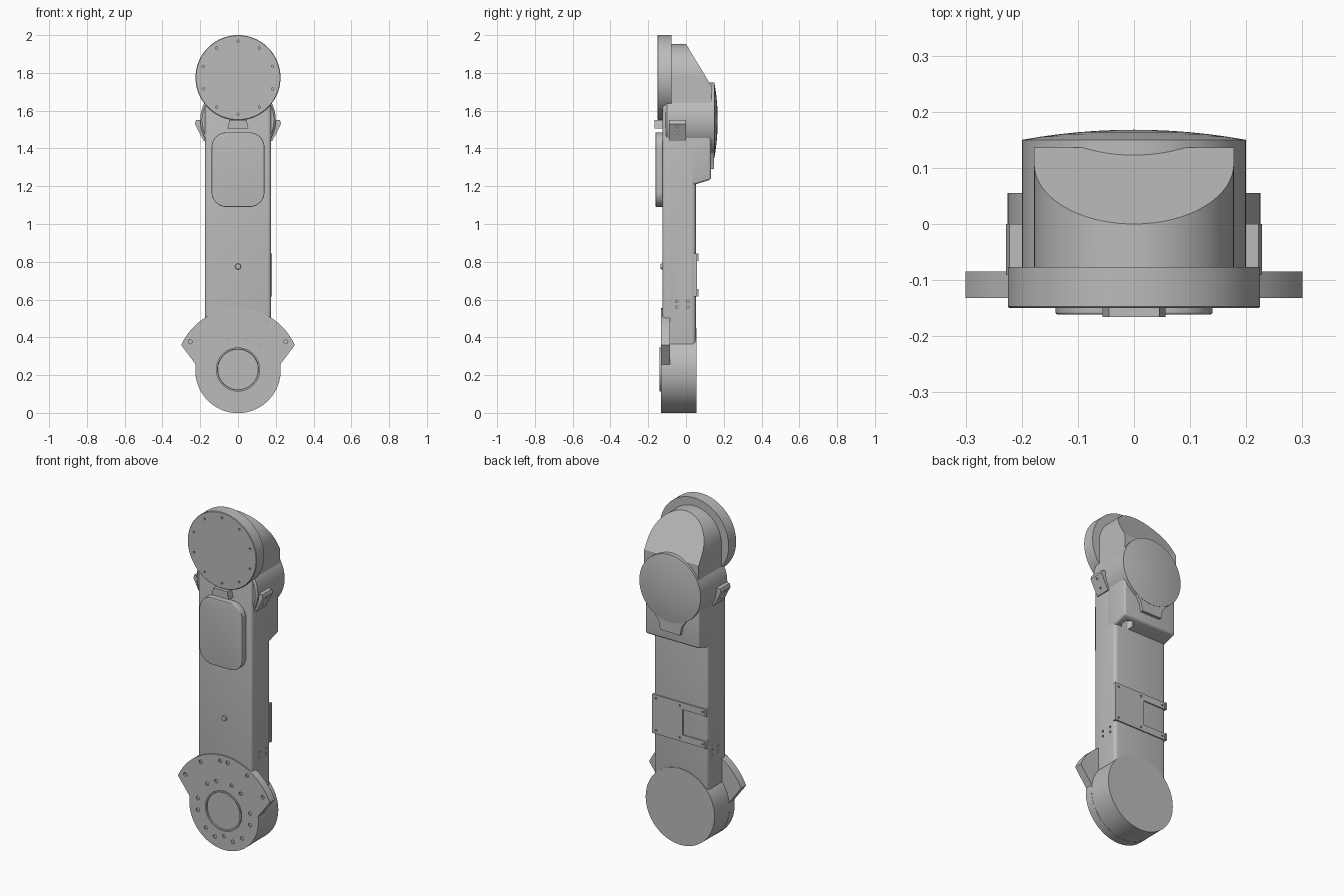
import bpy, bmesh
from math import radians, sin, cos, sqrt
from mathutils import Vector, Matrix

if "Cube" in bpy.data.objects:
    bpy.data.objects.remove(bpy.data.objects["Cube"])

GREY = (0.5, 0.5, 0.5, 1)
metal = bpy.data.materials.new("plain grey")
metal.use_nodes = True
metal.diffuse_color = GREY
metal.node_tree.nodes["Principled BSDF"].inputs["Base Color"].default_value = GREY

BASE_Z, ELBOW_Z, TOP_Z = 0.225, 1.55, 1.775


def activate(ob):
    bpy.ops.object.select_all(action='DESELECT')
    ob.select_set(True)
    bpy.context.view_layer.objects.active = ob


def finish(name, bm, bevel=0, smooth=True):
    bmesh.ops.recalc_face_normals(bm, faces=bm.faces)
    me = bpy.data.meshes.new(name)
    bm.to_mesh(me)
    bm.free()
    me.materials.append(metal)
    ob = bpy.data.objects.new(name, me)
    bpy.context.collection.objects.link(ob)
    activate(ob)
    if bevel:
        mod = ob.modifiers.new("rounding", 'BEVEL')
        mod.width, mod.segments = bevel, 4
        mod.limit_method, mod.angle_limit = 'ANGLE', radians(40)
        bpy.ops.object.modifier_apply(modifier=mod.name)
    if smooth:
        bpy.ops.object.shade_smooth_by_angle(angle=radians(30))
    return ob


def arc(r, start, end, cx, cz, n=32):
    steps = [radians(start + (end - start) * i / n) for i in range(n + 1)]
    return [(cx + r * cos(a), cz + r * sin(a)) for a in steps]


def prism_mesh(pts, lo, hi, axis='y'):
    """Extrude a 2D outline: (x, z) along y, (y, z) along x, or (x, y) along z."""
    place = {'x': lambda a, b, t: (t, a, b),
             'y': lambda a, b, t: (a, t, b),
             'z': lambda a, b, t: (a, b, t)}[axis]
    bm = bmesh.new()
    face = bm.faces.new([bm.verts.new(place(a, b, lo)) for a, b in pts])
    new = bmesh.ops.extrude_face_region(bm, geom=[face])["geom"]
    verts = [v for v in new if isinstance(v, bmesh.types.BMVert)]
    bmesh.ops.translate(bm, verts=verts, vec=place(0, 0, hi - lo))
    return bm


def prism(name, pts, lo, hi, axis='y', bevel=0):
    return finish(name, prism_mesh(pts, lo, hi, axis), bevel)


def box(x0, x1, y0, y1):
    return [(x0, y0), (x1, y0), (x1, y1), (x0, y1)]


def lathe(name, profile, cz, steps=96):
    """Turn a (radius, y) profile about the y axis at height cz."""
    bm = bmesh.new()
    verts = [bm.verts.new((r, y, cz)) for r, y in profile]
    edges = [bm.edges.new(pair) for pair in zip(verts, verts[1:])]
    bmesh.ops.spin(bm, geom=verts + edges, cent=(0, 0, cz), axis=(0, 1, 0),
                   angle=radians(360), steps=steps)
    bmesh.ops.remove_doubles(bm, verts=bm.verts, dist=0.0001)
    return finish(name, bm)


def drill(ob, centres, r, lo, hi, axis='y', n=12):
    """Cut round holes and drop the cutter afterwards."""
    joined = bmesh.new()
    for a, b in centres:
        bm = prism_mesh(arc(r, 0, 360 - 360 / n, a, b, n - 1), lo, hi, axis)
        me = bpy.data.meshes.new("tmp")
        bm.to_mesh(me)
        bm.free()
        joined.from_mesh(me)
        bpy.data.meshes.remove(me)
    cutter = finish("cutter", joined, smooth=False)
    cutter.hide_render = True
    activate(ob)
    mod = ob.modifiers.new("holes", 'BOOLEAN')
    mod.operation, mod.solver, mod.object = 'DIFFERENCE', 'EXACT', cutter
    bpy.ops.object.modifier_apply(modifier=mod.name)
    bpy.data.objects.remove(cutter)
    bpy.ops.object.shade_smooth_by_angle(angle=radians(30))


def polar(r, angles, cz):
    return [(r * cos(radians(a)), cz + r * sin(radians(a))) for a in angles]


# Main beam with rounded long edges
beam = prism("main_beam", box(-0.176, 0.176, -0.125, 0.052), 0.25, 1.635, 'z', 0.02)
for side in (-1, 1):
    lo, hi = sorted((side * 0.166, side * 0.2))
    drill(beam, [(y, z) for y in (-0.05, 0.01) for z in (0.56, 0.59)], 0.007, lo, hi, 'x')
lathe("beam_stud", [(0, -0.134), (0.014, -0.134), (0.016, -0.12), (0, -0.12)], 0.775, 24)

# Lower joint drum
lathe("lower_drum", [(0, -0.125), (0.225, -0.125), (0.225, 0.055), (0, 0.055)], BASE_Z)

# Fan-shaped mounting flange with bolt holes
fan = prism("lower_flange", arc(0.329, 24, 156, 0, BASE_Z, 48) + arc(0.226, 172, 368, 0, BASE_Z, 64),
            -0.132, -0.085)
half = (31, 59, 85.3)
bolts = polar(0.295, half + tuple(180 - a for a in half), BASE_Z)
half = (50.6, 73, 11.6, -11.6, -47, -70)
bolts += polar(0.174, half + tuple(180 - a for a in half), BASE_Z)
bolts += polar(0.145, [-90], BASE_Z)
drill(fan, bolts, 0.011, -0.15, -0.118)

# Raised ring around the lower hub
lathe("hub_ring", [(0, -0.134), (0.107, -0.134), (0.109, -0.14), (0.117, -0.14),
                   (0.117, -0.12), (0, -0.12)], BASE_Z + 0.005)

# Upper round flange
top = lathe("upper_flange", [(0, -0.15), (0.222, -0.15), (0.225, -0.147),
                             (0.225, -0.077), (0, -0.077)], TOP_Z)
drill(top, polar(0.193, range(18, 378, 36), TOP_Z), 0.006, -0.16, -0.142)

# Upper housing, sliced by a sloping plane at the back
bm = prism_mesh(arc(0.178, 0, 180, 0, TOP_Z, 48) + [(-0.178, 1.5), (0.178, 1.5)], -0.08, 0.136)
bmesh.ops.bisect_plane(bm, geom=bm.verts[:] + bm.edges[:] + bm.faces[:],
                       plane_co=(0, 0, 1.953), plane_no=Vector((0, 0.215, 0.13)).normalized(),
                       clear_outer=True)
bmesh.ops.holes_fill(bm, edges=[e for e in bm.edges if e.is_boundary])
finish("upper_housing", bm)

# Elbow drum with a shallow domed cap
dome_r = 1.12
dome = [(0.2 * k / 6, 0.168 - dome_r + sqrt(dome_r ** 2 - (0.2 * k / 6) ** 2)) for k in range(6, -1, -1)]
lathe("elbow_drum", [(0, -0.11), (0.19, -0.11), (0.2, -0.1)] + dome, ELBOW_Z)

# Tail of the domed cap
prism("cap_tail", [(-0.13, 1.42), (-0.075, 1.34), (-0.065, 1.29), (0.065, 1.29),
                   (0.075, 1.34), (0.13, 1.42)], 0.11, 0.149)

# Thick block behind the beam, with a cable recess underneath
block = prism("rear_block", [(-0.02, 1.21), (0.05, 1.21), (0.132, 1.235), (0.132, 1.5), (-0.02, 1.5)],
              -0.176, 0.176, 'x', 0.012)
drill(block, [(0.11, 0.075)], 0.032, 1.15, 1.26, 'z', 24)

# Front cover with rounded corners
cx, lo_z, hi_z, r = 0.06, 1.17, 1.405, 0.08
cover = []
for i, (x, z) in enumerate([(cx, hi_z), (-cx, hi_z), (-cx, lo_z), (cx, lo_z)]):
    cover += arc(r, 90 * i, 90 * i + 90, x, z, 12)
prism("front_cover", cover, -0.161, -0.12, bevel=0.004)

# Small latch above the cover
prism("cover_latch", [(-0.056, 1.505), (0.056, 1.505), (0.045, 1.55), (-0.045, 1.55)], -0.166, -0.11)

# Tilted pads on both sides of the elbow
for label, s in (("left", 1), ("right", -1)):
    pad = prism(label + "_side_pad", [(s * x, z) for x, z in
                ((0.16, 1.44), (0.182, 1.44), (0.228, 1.53), (0.222, 1.55), (0.16, 1.553))], -0.091, 0)
    lo, hi = sorted((s * 0.185, s * 0.25))
    drill(pad, [(-0.046, 1.515), (-0.046, 1.467)], 0.006, lo, hi, 'x')

# Notched bracket plate on the back of the beam
plate = prism("rear_bracket", [(0.18, 0.615), (0.18, 0.845), (-0.172, 0.845), (-0.172, 0.805),
                               (-0.02, 0.805), (-0.02, 0.655), (-0.172, 0.655), (-0.172, 0.615)],
              0.04, 0.059)
drill(plate, [(x, z) for x in (0.155, 0.0, -0.15) for z in (0.635, 0.825)], 0.006, 0.052, 0.07)
for label, z in (("upper", 0.805), ("lower", 0.615)):
    prism(label + "_bracket_lip", box(-0.176, -0.164, z, z + 0.04), 0.03, 0.066)
